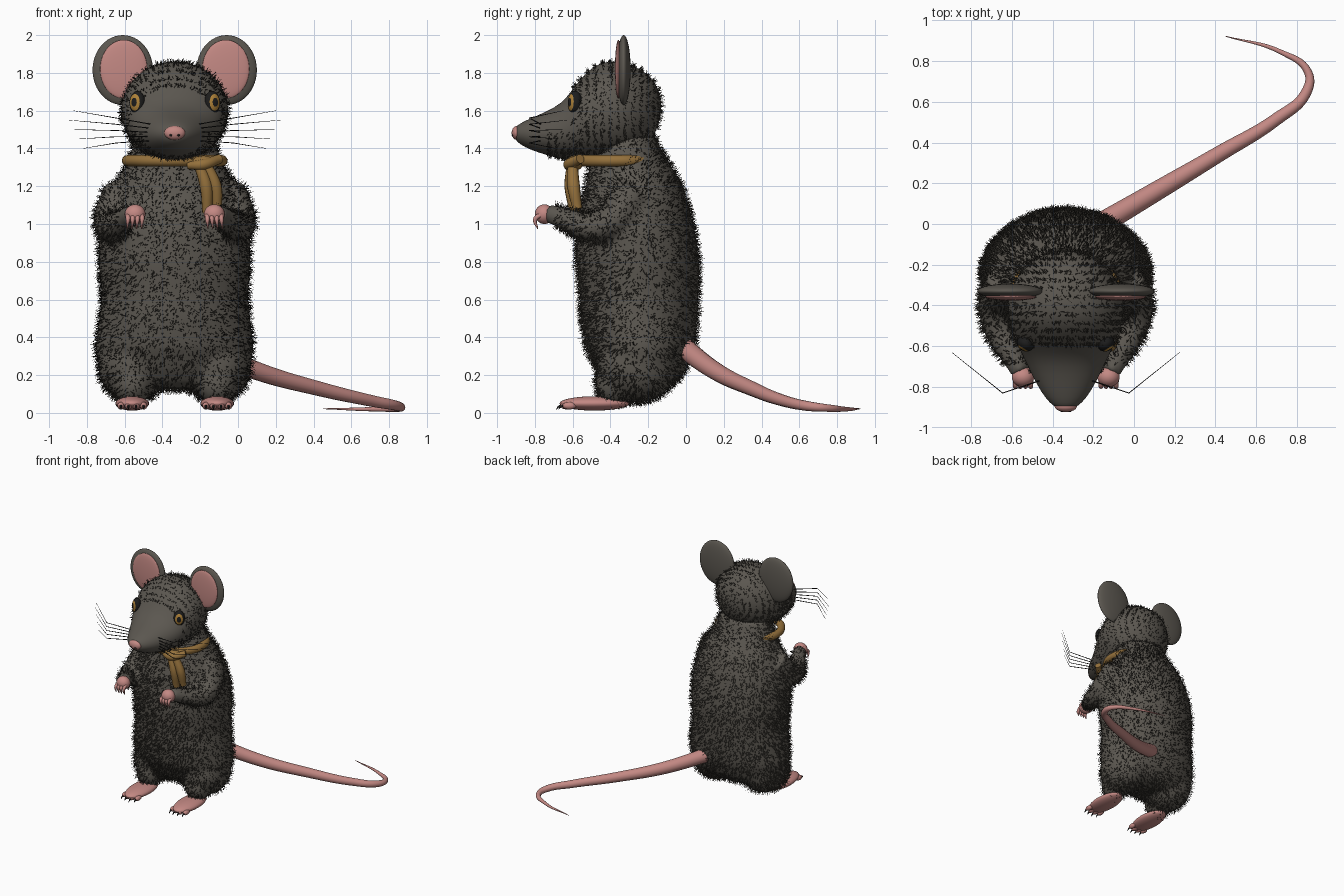
import bpy, bmesh, math, random
from mathutils import Vector

random.seed(4)
CX = -0.335  # the animal stands left of centre, the tail fills the right
cube = bpy.data.objects.get("Cube")
if cube:
    bpy.data.objects.remove(cube)


def material(name, rgb):
    m = bpy.data.materials.new(name)
    m.use_nodes = True
    m.diffuse_color = (*rgb, 1)
    bsdf = m.node_tree.nodes["Principled BSDF"]
    bsdf.inputs["Base Color"].default_value = (*rgb, 1)
    bsdf.inputs["Roughness"].default_value = 0.8
    return m


GREY = material("warm grey skin", (0.105, 0.095, 0.08))
FUR = material("dark fur", (0.028, 0.025, 0.02))
PINK = material("pink skin", (0.55, 0.25, 0.23))
CLOTH = material("ochre cloth", (0.30, 0.165, 0.045))
AMBER = material("amber iris", (0.42, 0.22, 0.04))
BLACK = material("black", (0.012, 0.012, 0.012))


def add(name, bm, *mats):
    """Turn a bmesh into a smooth object shifted to the animal's axis."""
    bmesh.ops.recalc_face_normals(bm, faces=bm.faces)
    me = bpy.data.meshes.new(name)
    for f in bm.faces:
        f.smooth = True
    bm.to_mesh(me)
    bm.free()
    ob = bpy.data.objects.new(name, me)
    ob.location.x = CX
    for m in mats:
        me.materials.append(m)
    bpy.context.collection.objects.link(ob)
    return ob


def bake(obs):
    """Join objects and apply their modifiers."""
    bpy.ops.object.select_all(action="DESELECT")
    for o in obs:
        o.select_set(True)
    bpy.context.view_layer.objects.active = obs[0]
    bpy.ops.object.convert(target="MESH")
    if len(obs) > 1:
        bpy.ops.object.join()
    return bpy.context.view_layer.objects.active


def loft(name, stations, place, mat, n=32):
    """Skin elliptical rings; place(station, cos, sin) gives each point."""
    bm = bmesh.new()
    turn = [2 * math.pi * i / n for i in range(n)]
    rings = [[bm.verts.new(place(s, math.cos(a), math.sin(a))) for a in turn]
             for s in stations]
    for a, b in zip(rings, rings[1:]):
        for i in range(n):
            j = (i + 1) % n
            bm.faces.new((a[i], a[j], b[j], b[i]))
    bm.faces.new(rings[0])
    bm.faces.new(rings[-1])
    return add(name, bm, mat)


def ball(name, at, size, mat, seg=24):
    bm = bmesh.new()
    bmesh.ops.create_uvsphere(bm, u_segments=seg, v_segments=seg * 2 // 3, radius=1)
    bmesh.ops.scale(bm, vec=size, verts=bm.verts)
    bmesh.ops.translate(bm, vec=at, verts=bm.verts)
    return add(name, bm, mat)


def tube(name, points, mat, sides=4, closed=False, smooth=True):
    """Round tube through (x, y, z, radius) points."""
    cu = bpy.data.curves.new(name, "CURVE")
    cu.dimensions = "3D"
    cu.bevel_depth = 1
    cu.bevel_resolution = sides
    cu.use_fill_caps = True
    sp = cu.splines.new("BEZIER")
    sp.bezier_points.add(len(points) - 1)
    sp.use_cyclic_u = closed
    for bp, p in zip(sp.bezier_points, points):
        bp.co, bp.radius = p[:3], p[3]
        bp.handle_left_type = bp.handle_right_type = "AUTO" if smooth else "VECTOR"
    sp.resolution_u = 8 if smooth else 1
    cu.materials.append(mat)
    ob = bpy.data.objects.new(name, cu)
    ob.location.x = CX
    bpy.context.collection.objects.link(ob)
    return bake([ob])


def fur(name, source, count, length, keep):
    """Scatter fine tapering hairs over a mesh."""
    polys = [p for p in source.data.polygons if keep(p.center)]
    bm = bmesh.new()
    for p in random.choices(polys, [p.area for p in polys], k=count):
        jitter = Vector([random.uniform(-1, 1) for _ in range(3)])
        root = p.center + jitter.cross(p.normal) * 0.012
        way = (p.normal + jitter * 0.6 + Vector((0, 0, -0.25))).normalized()
        side = way.cross(Vector((random.random(), random.random(), 1))).normalized() * 0.0028
        tip = root + way * length * random.uniform(0.6, 1.2)
        bm.faces.new([bm.verts.new(v) for v in (root - side, root + side, tip)])
    return add(name, bm, FUR)


# Body: torso, haunches and arms fused into one soft skin
torso = loft("body", [
    # height, half width, front, back
    (0.13, 0.20, -0.36, -0.12), (0.16, 0.33, -0.42, -0.06), (0.23, 0.40, -0.47, 0.0),
    (0.35, 0.42, -0.53, 0.045), (0.5, 0.40, -0.555, 0.06), (0.62, 0.388, -0.56, 0.065),
    (0.8, 0.402, -0.58, 0.07), (0.95, 0.40, -0.58, 0.05), (1.08, 0.375, -0.565, 0.02),
    (1.2, 0.325, -0.53, -0.02), (1.3, 0.265, -0.51, -0.075), (1.38, 0.235, -0.49, -0.125),
    (1.46, 0.2, -0.47, -0.16)],
    lambda s, c, d: (s[1] * c, (s[2] + s[3]) / 2 + (s[3] - s[2]) / 2 * d, s[0]), GREY)
parts = [torso]
for s in (-1, 1):
    parts.append(ball("haunch", (s * 0.22, -0.26, 0.245), (0.185, 0.21, 0.19), GREY))
    parts.append(ball("ankle", (s * 0.225, -0.37, 0.15), (0.105, 0.11, 0.11), GREY))
    parts.append(tube("arm", [(s * 0.28, -0.28, 1.16, 0.11), (s * 0.345, -0.43, 0.995, 0.085),
                              (s * 0.22, -0.73, 1.055, 0.05)], GREY))
body = bake(parts)
remesh = body.modifiers.new("fuse", "REMESH")
remesh.mode = "VOXEL"
remesh.voxel_size = 0.018
soften = body.modifiers.new("soften", "SMOOTH")
soften.factor, soften.iterations = 0.5, 6
body = bake([body])
body.data.materials.clear()
body.data.materials.append(GREY)
body.data.polygons.foreach_set("material_index", [0] * len(body.data.polygons))
body.data.shade_smooth()

# Head with long tapering snout
head = loft("head", [
    # depth, centre height, half width, half height
    (-0.13, 1.62, 0.03, 0.03), (-0.155, 1.615, 0.13, 0.13), (-0.22, 1.605, 0.21, 0.205),
    (-0.3, 1.6, 0.267, 0.25), (-0.38, 1.6, 0.288, 0.265), (-0.46, 1.595, 0.283, 0.26),
    (-0.54, 1.565, 0.262, 0.23), (-0.6, 1.525, 0.235, 0.187), (-0.66, 1.49, 0.205, 0.147),
    (-0.74, 1.48, 0.167, 0.115), (-0.82, 1.476, 0.125, 0.085), (-0.88, 1.477, 0.08, 0.056),
    (-0.91, 1.48, 0.035, 0.028)],
    lambda s, c, d: (s[2] * c, s[0], s[1] + s[3] * d), GREY)
head.modifiers.new("round", "SUBSURF").levels = 1
head = bake([head])

fur("body_fur", body, 15000, 0.034, lambda c: c.y > -0.69)
fur("head_fur", head, 3000, 0.028, lambda c: c.y > -0.6)
fur("cheek_fur", head, 350, 0.02, lambda c: -0.75 < c.y < -0.6 and c.z < 1.48)

# Nose
ball("nose", (0, -0.895, 1.482), (0.055, 0.028, 0.037), PINK)

for s, side in ((-1, "right"), (1, "left")):
    ball(side + "_nostril", (s * 0.02, -0.918, 1.47), (0.008, 0.005, 0.006), BLACK, 12)

    # Ears: grey disc with a pink inner disc
    ball(side + "_ear", (s * 0.275, -0.33, 1.815), (0.16, 0.037, 0.185), GREY, 36)
    ball(side + "_inner_ear", (s * 0.27, -0.358, 1.82), (0.125, 0.018, 0.155), PINK, 36)

    # Eyes: pupil, iris and rim coloured by distance from the gaze axis
    bm = bmesh.new()
    bmesh.ops.create_uvsphere(bm, u_segments=28, v_segments=24, radius=1)
    for f in bm.faces:
        z = f.calc_center_median().z
        f.material_index = 1 if 0.68 < z < 0.9 else 0
    bmesh.ops.scale(bm, vec=(0.043, 0.062, 0.036), verts=bm.verts)
    eye = add(side + "_eye", bm, BLACK, AMBER)
    gaze = Vector((s * 0.6, -1, 0.05))
    eye.rotation_euler = gaze.to_track_quat("Z", "Y").to_euler()
    eye.location = (CX + s * 0.198, -0.588, 1.643)

    # Whiskers: bent fans
    hairs = []
    for i in range(-2, 3):
        hairs.append(tube("whisker", [
            (s * 0.13, -0.77, 1.485 + i * 0.022, 0.003),
            (s * 0.31, -0.83, 1.495 + i * 0.033, 0.0025),
            (s * (0.56 - 0.025 * abs(i - 1)), -0.63 - 0.02 * abs(i - 1), 1.5 + i * 0.05, 0.001)],
            BLACK, 1, smooth=False))
    bake(hairs).name = side + "_whiskers"

    # Hands with drooping fingers
    ball(side + "_hand", (s * 0.21, -0.75, 1.052), (0.055, 0.05, 0.052), PINK)
    fingers = []
    for i in range(4):
        x = s * 0.21 + (i - 1.5) * 0.025
        fingers.append(tube("finger", [(x, -0.765, 1.05, 0.013), (x, -0.798, 1.025, 0.012),
                                       (x * 1.02, -0.785, 0.975, 0.003)], PINK, 2))
    bake(fingers).name = side + "_fingers"

    # Feet with toes and claws
    ball(side + "_foot", (s * 0.225, -0.485, 0.05), (0.09, 0.185, 0.038), PINK)
    toes, claws = [], []
    for i in range(4):
        x, y = s * 0.225 + (i - 1.5) * 0.04, -0.635 + 0.012 * abs(i - 1.5)
        toes.append(ball("toe", (x, y, 0.038), (0.02, 0.038, 0.02), PINK, 12))
        claws.append(tube("claw", [(x, y - 0.025, 0.038, 0.008), (x, y - 0.045, 0.033, 0.006),
                                   (x, y - 0.058, 0.018, 0.001)], BLACK, 1))
    bake(toes).name = side + "_toes"
    bake(claws).name = side + "_claws"

# Neck scarf: ring, knot and two hanging ends
ring = [2 * math.pi * i / 12 for i in range(12)]
tube("scarf_ring", [(0.25 * math.cos(a), -0.37 + 0.225 * math.sin(a), 1.335, 0.03)
                    for a in ring], CLOTH, closed=True)
ball("scarf_knot", (0.15, -0.59, 1.322), (0.065, 0.045, 0.04), CLOTH)
tube("scarf_fold", [(0.07, -0.6, 1.31, 0.02), (0.15, -0.62, 1.315, 0.03),
                    (0.24, -0.56, 1.345, 0.025)], CLOTH)
tube("scarf_end_inner", [(0.13, -0.605, 1.31, 0.028), (0.165, -0.61, 1.2, 0.034),
                         (0.172, -0.59, 1.06, 0.026)], CLOTH)
tube("scarf_end_outer", [(0.17, -0.6, 1.31, 0.028), (0.215, -0.595, 1.2, 0.034),
                         (0.225, -0.575, 1.08, 0.026)], CLOTH)

# Tail: long curve resting on the ground
tail = tube("tail", [
    (-0.24, -0.045, 0.37, 0.057), (0.1, 0.155, 0.222, 0.048), (0.42, 0.345, 0.13, 0.039),
    (0.7, 0.515, 0.065, 0.031), (0.845, 0.645, 0.036, 0.026), (0.855, 0.745, 0.026, 0.02),
    (0.72, 0.845, 0.02, 0.012), (0.45, 0.922, 0.022, 0.002)], PINK, 5)
tail.location.x = 0
